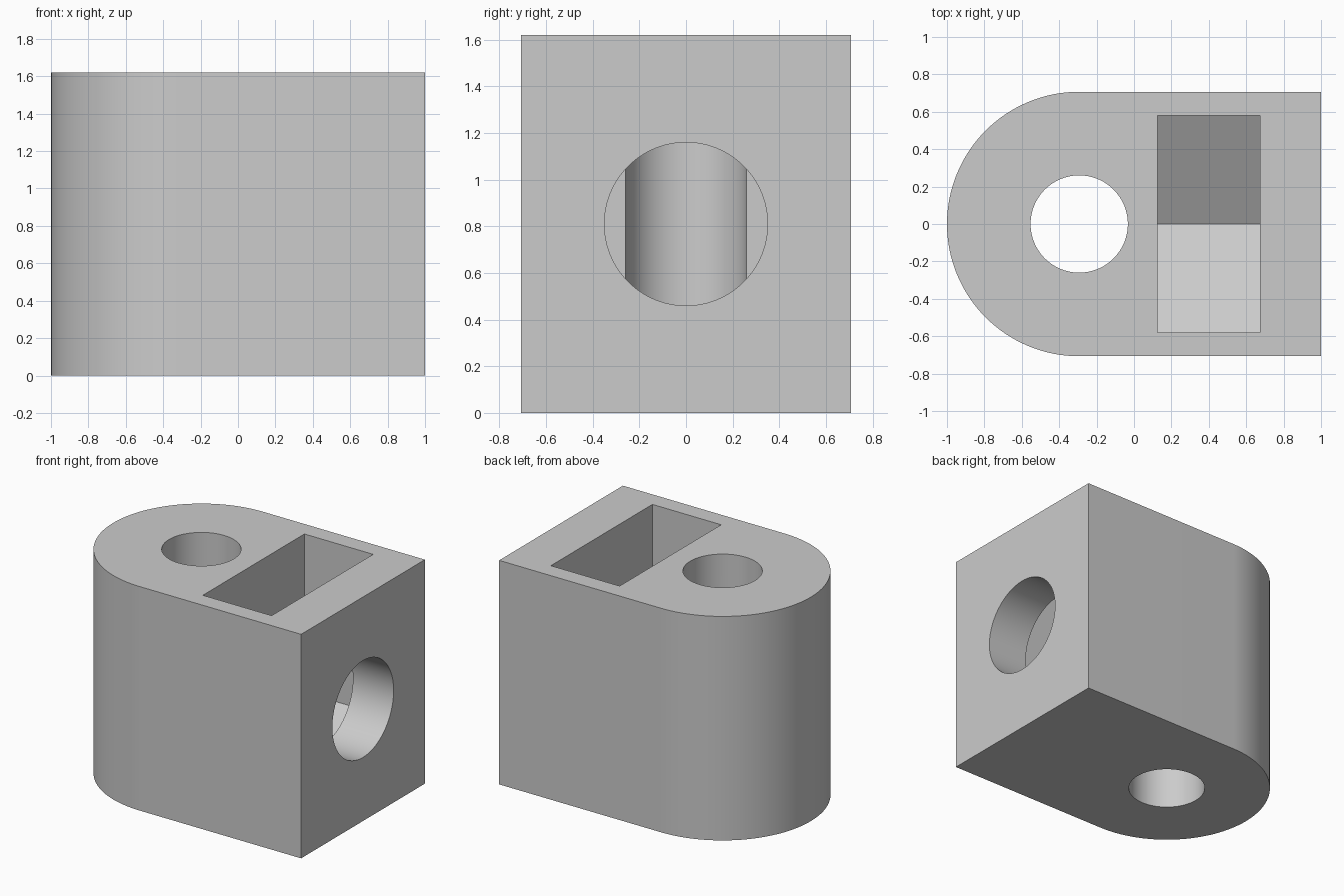
import bpy, bmesh
from math import cos, sin, pi, radians
from mathutils import Matrix, Vector

if "Cube" in bpy.data.objects:
    bpy.data.objects.remove(bpy.data.objects["Cube"], do_unlink=True)

HEIGHT = 1.62
RADIUS = 0.707              # rounded end, also half the depth
AXIS_X = RADIUS - 1         # centre of the rounded end and the rod hole
MID_Z = HEIGHT / 2

grey = bpy.data.materials.new("plain grey")
grey.use_nodes = True
colour = (0.6, 0.6, 0.6, 1)
grey.diffuse_color = colour
grey.node_tree.nodes["Principled BSDF"].inputs["Base Color"].default_value = colour


def prism(name, points, sweep):
    """Closed solid made by sweeping a planar outline along a vector."""
    bm = bmesh.new()
    base = bm.faces.new([bm.verts.new(p) for p in points])
    top = bmesh.ops.extrude_face_region(bm, geom=[base], use_keep_orig=True)
    moved = [g for g in top["geom"] if isinstance(g, bmesh.types.BMVert)]
    bmesh.ops.translate(bm, verts=moved, vec=Vector(sweep))
    bmesh.ops.recalc_face_normals(bm, faces=bm.faces)
    mesh = bpy.data.meshes.new(name)
    bm.to_mesh(mesh)
    bm.free()
    mesh.materials.append(grey)
    obj = bpy.data.objects.new(name, mesh)
    bpy.context.collection.objects.link(obj)
    return obj


def circle(radius, count=96):
    return [(radius * cos(2 * pi * i / count), radius * sin(2 * pi * i / count))
            for i in range(count)]


# Block with one rounded end
steps = 64
arc = [pi / 2 + pi * i / steps for i in range(steps + 1)]
outline = [(AXIS_X + RADIUS * cos(a), RADIUS * sin(a), 0) for a in arc]
outline += [(1, -RADIUS, 0), (1, RADIUS, 0)]
block = prism("block", outline, (0, 0, HEIGHT))

# Vertical rod hole right through the block
rod_hole = prism("rod_hole_cutter",
                 [(AXIS_X + u, v, -0.1) for u, v in circle(0.26)],
                 (0, 0, HEIGHT + 0.2))

# Horizontal screw bore ending on the rod axis
screw_bore = prism("screw_bore_cutter",
                   [(AXIS_X, u, MID_Z + v) for u, v in circle(0.35)],
                   (1.1 - AXIS_X, 0, 0))

# Nut slot: lower half of a hexagon, open at the top
half = 0.58
corner = half / cos(pi / 6)
slot = [(-half, HEIGHT + 0.1), (-half, MID_Z - corner / 2), (0, MID_Z - corner),
        (half, MID_Z - corner / 2), (half, HEIGHT + 0.1)]
nut_slot = prism("nut_slot_cutter", [(0.125, y, z) for y, z in slot], (0.55, 0, 0))

# Cut the openings
bpy.ops.object.select_all(action='DESELECT')
bpy.context.view_layer.objects.active = block
block.select_set(True)
for cutter in (rod_hole, screw_bore, nut_slot):
    cut = block.modifiers.new(cutter.name, 'BOOLEAN')
    cut.operation = 'DIFFERENCE'
    cut.solver = 'EXACT'
    cut.object = cutter
    bpy.ops.object.modifier_apply(modifier=cut.name)
    bpy.data.objects.remove(cutter, do_unlink=True)

bpy.ops.object.shade_smooth_by_angle(angle=radians(25))
